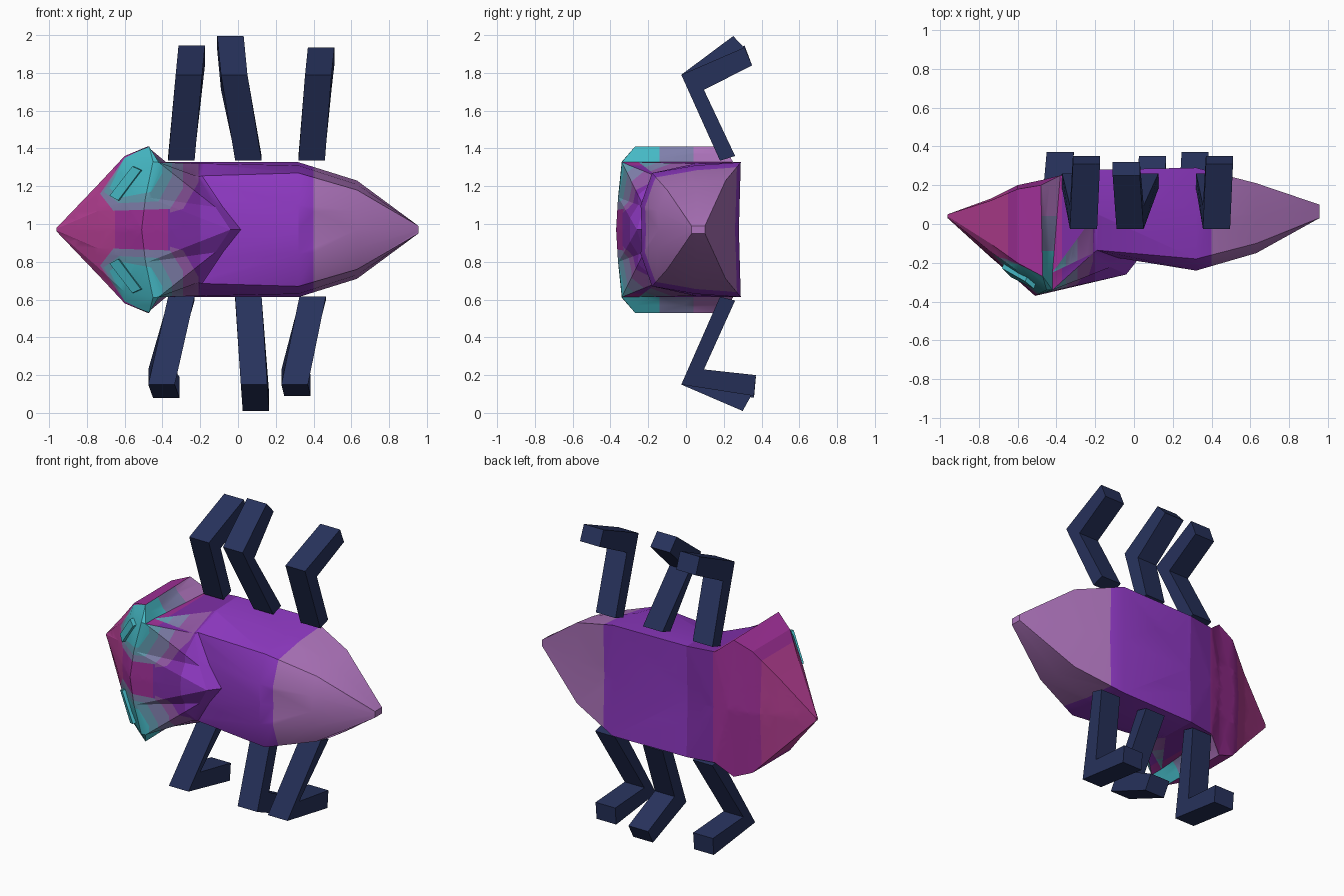
import bpy, bmesh
from mathutils import Vector

cube = bpy.data.objects.get("Cube")
if cube:
    bpy.data.objects.remove(cube)

MID = 0.97  # height of the mirror plane of the body


def material(name, *srgb):
    linear = [((c / 255 + 0.055) / 1.055) ** 2.4 for c in srgb] + [1]
    m = bpy.data.materials.new(name)
    m.use_nodes = True
    m.diffuse_color = linear
    m.node_tree.nodes["Principled BSDF"].inputs["Base Color"].default_value = linear
    return m


MAGENTA, PLUM, VIOLET, PURPLE, MAUVE, TEAL, DULL, HAZE, DUSK = range(9)
skin = [material("magenta", 180, 62, 146), material("plum", 160, 48, 152),
        material("violet", 126, 46, 166), material("purple", 143, 57, 195),
        material("mauve", 174, 116, 188), material("teal", 70, 186, 198),
        material("dull teal", 98, 155, 175), material("haze blue", 128, 128, 172),
        material("dusky plum", 146, 88, 164)]
navy = material("navy", 39, 50, 92)


def finish(name, bm, mats, angle=0.4):
    bmesh.ops.recalc_face_normals(bm, faces=bm.faces)
    me = bpy.data.meshes.new(name)
    bm.to_mesh(me)
    bm.free()
    for m in mats:
        me.materials.append(m)
    ob = bpy.data.objects.new(name, me)
    bpy.context.collection.objects.link(ob)
    bpy.ops.object.select_all(action="DESELECT")
    ob.select_set(True)
    bpy.context.view_layer.objects.active = ob
    bpy.ops.object.shade_smooth_by_angle(angle=angle)
    return ob


# Half rings from snout to tail: shell middle, shell, shell edge, flank, belly edge, belly middle
def ring(x, *pairs):
    return [(x, y, z) for y, z in pairs]


rings = [
    ring(-.96, (.03, 0), (.03, .005), (.035, .01), (.04, .01), (.05, .01), (.05, 0)),
    ring(-.74, (-.17, 0), (-.165, .1), (-.14, .2), (-.1, .24), (.12, .24), (.13, 0)),
    ring(-.6, (-.29, 0), (-.275, .15), (-.24, .33), (-.2, .39), (.18, .39), (.2, 0)),
    # head ridge and the step down to the shield
    [(-.51, -.37, 0), (-.49, -.36, .17), (-.45, -.34, .36),
     (-.47, -.27, .44), (-.48, .2, .44), (-.46, .23, 0)],
    [(-.5, -.368, 0), (-.475, -.357, .17), (-.42, -.34, .357),
     (-.42, -.25, .357), (-.38, .25, .357), (-.38, .25, 0)],
    # pointed rear edge of the shield and its lip
    [(-.04, -.26, 0), (-.12, -.222, .12), (-.21, -.15, .28),
     (-.2, .05, .35), (-.2, .28, .357), (-.2, .27, 0)],
    [(.015, -.19, 0), (-.08, -.175, .12), (-.19, -.135, .285),
     (-.18, .05, .35), (-.18, .28, .357), (-.18, .27, 0)],
    # abdomen
    ring(.32, (-.235, 0), (-.24, .13), (-.18, .3), (.05, .34), (.29, .357), (.28, 0)),
    ring(.63, (-.145, 0), (-.15, .1), (-.1, .21), (.05, .24), (.21, .26), (.2, 0)),
    ring(.955, (.03, 0), (.03, .01), (.03, .02), (.06, .02), (.1, .02), (.1, 0)),
]

bm = bmesh.new()
loops = []
for half in rings:
    full = half + [(x, y, -z) for x, y, z in half[-2:0:-1]]
    loops.append([bm.verts.new((x, y, z + MID)) for x, y, z in full])
for a, b in zip(loops, loops[1:]):
    for i in range(len(a)):
        j = (i + 1) % len(a)
        # the diagonal is mirrored on the lower half
        if i < len(a) // 2:
            bm.faces.new((a[i], a[j], b[i]))
            bm.faces.new((a[j], b[j], b[i]))
        else:
            bm.faces.new((a[i], a[j], b[j]))
            bm.faces.new((a[i], b[j], b[i]))
bm.faces.new(loops[0])
bm.faces.new(loops[-1])
bmesh.ops.recalc_face_normals(bm, faces=bm.faces)


def cut(co, normal, limit=9):
    faces = [f for f in bm.faces if f.calc_center_median().x < limit]
    geom = set(faces)
    for f in faces:
        geom.update(f.edges)
        geom.update(f.verts)
    bmesh.ops.bisect_plane(bm, geom=list(geom), plane_co=co, plane_no=normal, dist=1e-5)


# Colour borders: bands along the body, then nested patches around the eyes
for x in (-.65, -.37, -.2, .4):
    cut((x, 0, 0), (1, 0, 0))
for y in (-.14, .04):
    cut((0, y, 0), (0, 1, 0), -.36)

patches = [
    (TEAL, [(-.68, .22), (-.62, .17), (-.46, .2), (-.4, .3), (-.4, .38), (-.47, .44), (-.6, .38)]),
    (DULL, [(-.71, .2), (-.63, .14), (-.42, .15), (-.35, .28), (-.35, .4), (-.48, .44), (-.6, .38)]),
    (HAZE, [(-.73, .19), (-.66, .1), (-.36, .11), (-.29, .22), (-.29, .4), (-.48, .44), (-.6, .38)]),
    (DUSK, [(-.36, .09), (-.29, .11), (-.21, .25), (-.21, .4), (-.36, .4)]),
]


def sides(poly):
    for p, q in zip(poly, poly[1:] + poly[:1]):
        yield p, (q[1] - p[1], p[0] - q[0])


def inside(poly, x, z):
    return all((x - p[0]) * n[0] + (z - p[1]) * n[1] < 0 for p, n in sides(poly))


for _, poly in patches:
    for p, n in sides(poly):
        for s in (1, -1):
            cut((p[0], 0, MID + s * p[1]), (n[0], 0, s * n[1]), -.1)


def colour(f):
    x, y, z = f.calc_center_median()
    dz = abs(z - MID)
    if dz > .357 and x > -.48 and f.normal.x > .2:      # step behind the head
        return TEAL if y < -.14 else HAZE if y < .04 else MAUVE
    if f.normal.y < -.3 and y < -.05:
        for index, poly in patches:
            if inside(poly, x, dz):
                return index
    for limit, index in ((-.65, MAGENTA), (-.37, PLUM), (-.2, VIOLET), (.4, PURPLE)):
        if x < limit:
            return index
    return MAUVE


bm.normal_update()
for f in bm.faces:
    f.material_index = colour(f)
body = finish("body", bm, skin)


def prism(name, front, back, mats):
    bm = bmesh.new()
    a = [bm.verts.new(p) for p in front]
    b = [bm.verts.new(p) for p in back]
    bm.faces.new(a)
    bm.faces.new(b[::-1])
    for i in range(len(a)):
        j = (i + 1) % len(a)
        bm.faces.new((a[i], b[i], b[j], a[j]))
    return finish(name, bm, mats)


# Eyes: slanted plates resting on the head
for name, s in (("upper_eye", 1), ("lower_eye", -1)):
    hits = []
    for x, z in ((-.67, .18), (-.625, .155), (-.505, .315), (-.55, .335)):
        hits.append(body.ray_cast(Vector((x, -2, MID + s * z)), Vector((0, 1, 0)))[1])
    prism(name, [h + Vector((-.01, -.022, 0)) for h in hits],
          [h + Vector((0, .01, 0)) for h in hits], [skin[TEAL]])

# Legs: bent bars; each has x at the hip, knee and foot, and the foot's inner and outer end
UP, DOWN = (1.335, 1.36, 1.71, 1.79), (.615, .595, .23, .15)
legs = [
    ("upper_front_leg", UP, (-.3, -.26, -.245), (.35, 1.84), (.31, 1.945)),
    ("upper_middle_leg", UP, (.055, -.02, -.04), (.32, 1.92), (.25, 1.995)),
    ("upper_rear_leg", UP, (.39, .425, .44), (.35, 1.84), (.31, 1.935)),
    ("lower_front_leg", DOWN, (-.3, -.405, -.38), (.37, .19), (.36, .08)),
    ("lower_middle_leg", DOWN, (.055, .085, .095), (.35, .1), (.3, .01)),
    ("lower_rear_leg", DOWN, (.395, .3, .315), (.37, .2), (.36, .09)),
]
for name, (hip_a, hip_b, knee_in, knee_out), (hip, knee, foot), end_in, end_out in legs:
    outline = [(hip, .18, hip_a), (hip, .26, hip_b), (knee, .095, knee_in),
               (foot, *end_in), (foot, *end_out), (knee, -.025, knee_out)]
    prism(name, [(x - .07, y, z) for x, y, z in outline],
          [(x + .07, y, z) for x, y, z in outline], [navy])
